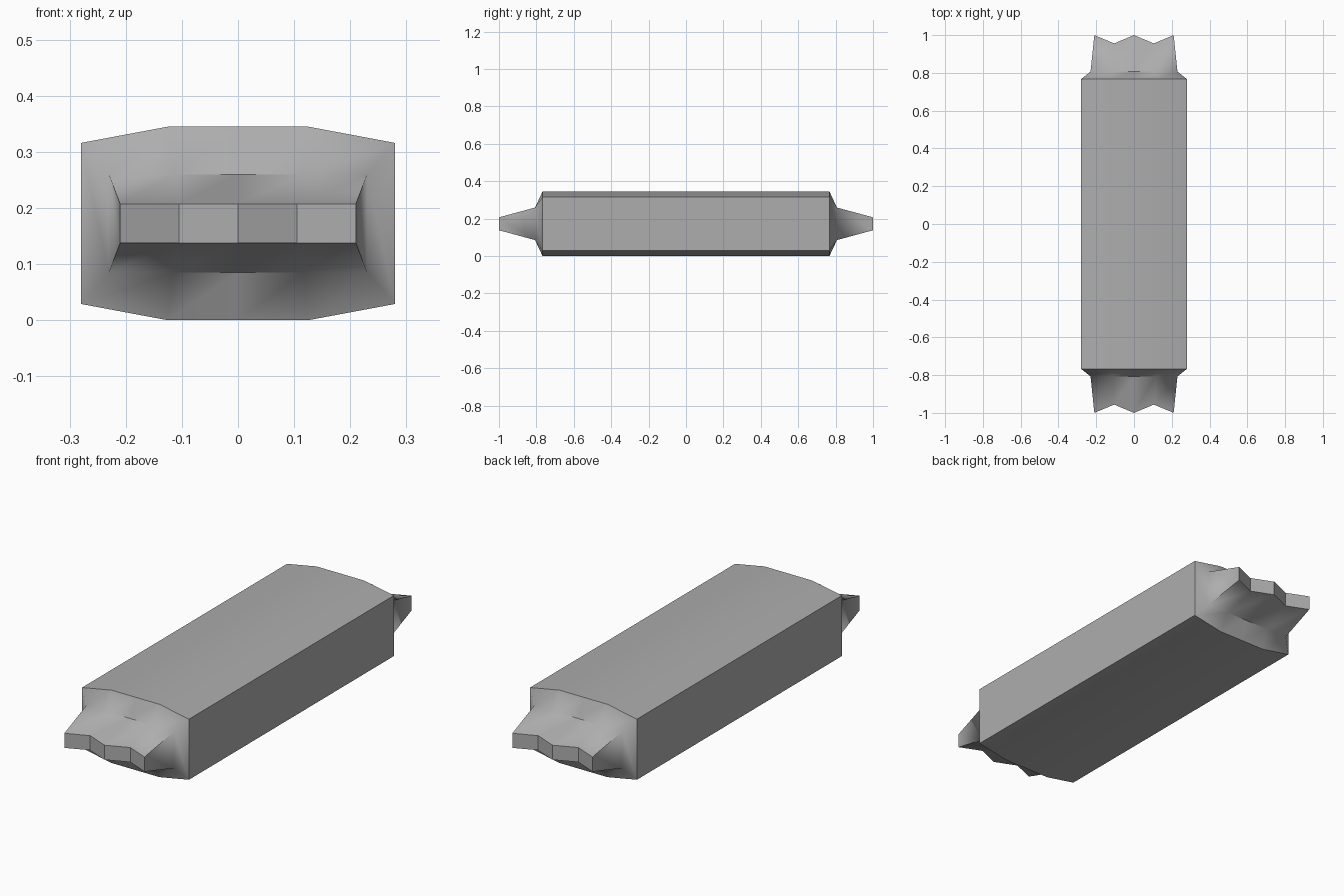
import bpy
import bmesh
import math

cube = bpy.data.objects.get("Cube")
if cube:
    bpy.data.objects.remove(cube, do_unlink=True)

MID = 0.1725  # height of the bar's centre line

# Plain grey wrapper
grey = bpy.data.materials.new("wrapper_grey")
grey.use_nodes = True
colour = (0.42, 0.42, 0.42, 1)
grey.diffuse_color = colour
grey.node_tree.nodes["Principled BSDF"].inputs["Base Color"].default_value = colour


def ring(bm, ys, half_width, inner, edge_half, centre_half):
    """Closed loop of five columns, top row then bottom row reversed."""
    xs = (-half_width, -inner, 0, inner, half_width)
    hs = (edge_half, centre_half, centre_half, centre_half, edge_half)
    cols = list(zip(xs, ys, hs))
    top = [bm.verts.new((x, y, MID + h)) for x, y, h in cols]
    low = [bm.verts.new((x, y, MID - h)) for x, y, h in cols]
    return top + low[::-1]


def end_rings(bm, s):
    """Body shoulder, crimp neck and zigzag crimp tip at one end."""
    zigzag = [s * (1 if i % 2 == 0 else 0.956) for i in range(5)]
    return [
        ring(bm, [s * 0.767] * 5, 0.28, 0.125, 0.1435, MID),
        ring(bm, [s * 0.807] * 5, 0.23, 0.115, 0.087, 0.087),
        ring(bm, zigzag, 0.21, 0.105, 0.0345, 0.0345),
    ]


# Loft the wrapper from tip to tip
bm = bmesh.new()
rings = end_rings(bm, -1)[::-1] + end_rings(bm, 1)
for a, b in zip(rings, rings[1:]):
    for i in range(10):
        j = (i + 1) % 10
        bm.faces.new((a[i], a[j], b[j], b[i]))

# Close the zigzag tips
for r in (rings[0], rings[-1]):
    for i in range(4):
        bm.faces.new((r[i], r[i + 1], r[8 - i], r[9 - i]))

bmesh.ops.recalc_face_normals(bm, faces=bm.faces)

# Soft bends across the wrapper, crisp folds and crisp zigzag teeth
for f in bm.faces:
    f.smooth = True
for e in bm.edges:
    on_tip = all(abs(v.co.y) > 0.9 for v in e.verts)
    e.smooth = not on_tip and e.calc_face_angle(0) < math.radians(47)

mesh = bpy.data.meshes.new("wrapped_bar")
bm.to_mesh(mesh)
bm.free()
mesh.materials.append(grey)
bar = bpy.data.objects.new("wrapped_bar", mesh)
bpy.context.collection.objects.link(bar)
